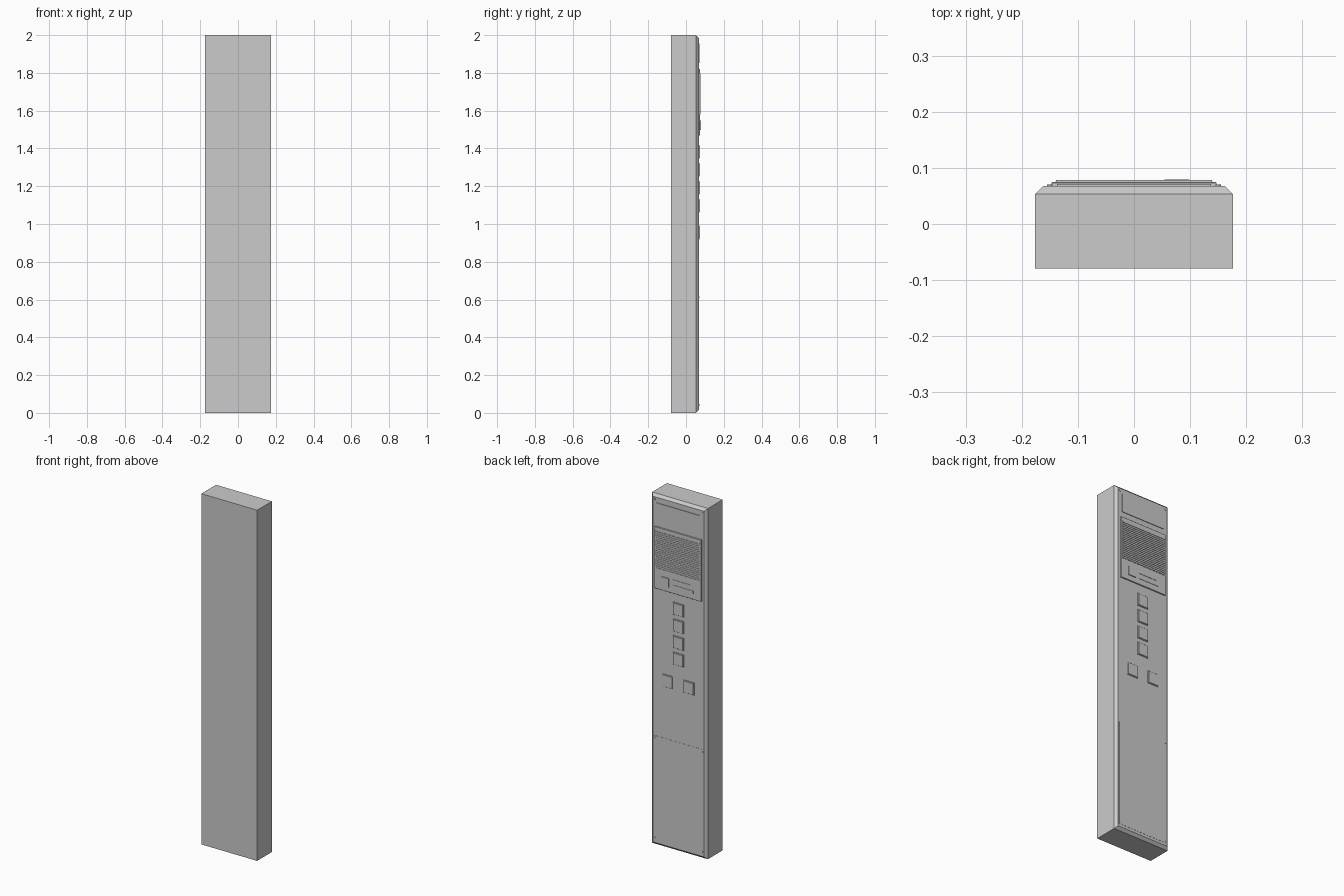
import bpy, bmesh
from mathutils import Matrix

if "Cube" in bpy.data.objects:
    bpy.data.objects.remove(bpy.data.objects["Cube"])

FACE = 0.068  # y of the detailed face


def finish(name, bm):
    bmesh.ops.recalc_face_normals(bm, faces=bm.faces)
    me = bpy.data.meshes.new(name)
    bm.to_mesh(me)
    bm.free()
    ob = bpy.data.objects.new(name, me)
    bpy.context.collection.objects.link(ob)
    return ob


def plate(name, x0, x1, z0, z1, y1, y0=FACE - 0.002, inset=0.0):
    """Box between y0 and y1; inset shrinks the outer (+y) face into a chamfer."""
    bm = bmesh.new()
    loops = []
    for y, d in [(y0, 0)] + ([(y1 - inset, 0)] if inset else []) + [(y1, inset)]:
        loops.append([bm.verts.new(p) for p in (
            (x0 + d, y, z0 + d), (x1 - d, y, z0 + d),
            (x1 - d, y, z1 - d), (x0 + d, y, z1 - d))])
    for a, b in zip(loops, loops[1:]):
        for i in range(4):
            j = (i + 1) % 4
            bm.faces.new((a[i], a[j], b[j], b[i]))
    bm.faces.new(loops[0])
    bm.faces.new(loops[-1])
    return finish(name, bm)


def screw(name, x, z, y1):
    bm = bmesh.new()
    depth = y1 - FACE + 0.002
    bmesh.ops.create_cone(
        bm, cap_ends=True, segments=16, radius1=0.005, radius2=0.005, depth=depth,
        matrix=Matrix.Translation((x, y1 - depth / 2, z)) @ Matrix.Rotation(1.570796, 4, 'X'))
    ob = finish(name, bm)
    bpy.context.view_layer.objects.active = ob
    ob.select_set(True)
    bpy.ops.object.shade_smooth_by_angle()
    ob.select_set(False)


# Housing with chamfered edges around the detailed face
plate("housing", -0.176, 0.176, 0, 2, FACE, y0=-0.079, inset=0.0145)

# Display window near the top
plate("display_window", -0.137, 0.137, 1.852, 1.955, 0.0715)

# Speaker panel with horizontal grille slats
plate("speaker_panel", -0.147, 0.147, 1.468, 1.82, 0.0745, inset=0.001)
plate("grille_backing", -0.14, 0.14, 1.58, 1.797, 0.0755)
SLATS = 20
pitch = (1.797 - 1.58) / SLATS
for i in range(SLATS):
    z = 1.58 + i * pitch
    plate(f"grille_slat_{i + 1}", -0.139, 0.139, z + pitch * 0.2, z + pitch * 0.8,
          0.078, y0=0.075)

# Blank indicator tile and plain label strips under the grille
plate("indicator_tile", 0.054, 0.099, 1.497, 1.547, 0.0795, y0=0.074)
plate("upper_label_strip", -0.085, 0.03, 1.53, 1.547, 0.0765, y0=0.074)
plate("lower_label_strip", -0.098, 0.03, 1.5, 1.517, 0.0765, y0=0.074)

# Push buttons: a column of four and a pair below, each a bezel with a cap
spots = [(0, z) for z in (1.382, 1.287, 1.192, 1.097)] + [(-0.067, 0.955), (0.067, 0.955)]
for i, (x, z) in enumerate(spots, 1):
    plate(f"button_bezel_{i}", x - 0.034, x + 0.034, z - 0.036, z + 0.036, 0.0705)
    plate(f"button_cap_{i}", x - 0.031, x + 0.031, z - 0.033, z + 0.033, 0.074,
          inset=0.001)

# Lower service cover
plate("service_cover", -0.155, 0.155, 0.03, 0.625, FACE + 0.001)

# Fixing screws on both sides
for x in (-0.15, 0.15):
    side = "left" if x < 0 else "right"
    screw(f"top_screw_{side}", x, 1.972, 0.070)
    screw(f"cover_upper_screw_{side}", x, 0.612, 0.0705)
    screw(f"cover_lower_screw_{side}", x, 0.042, 0.0705)
